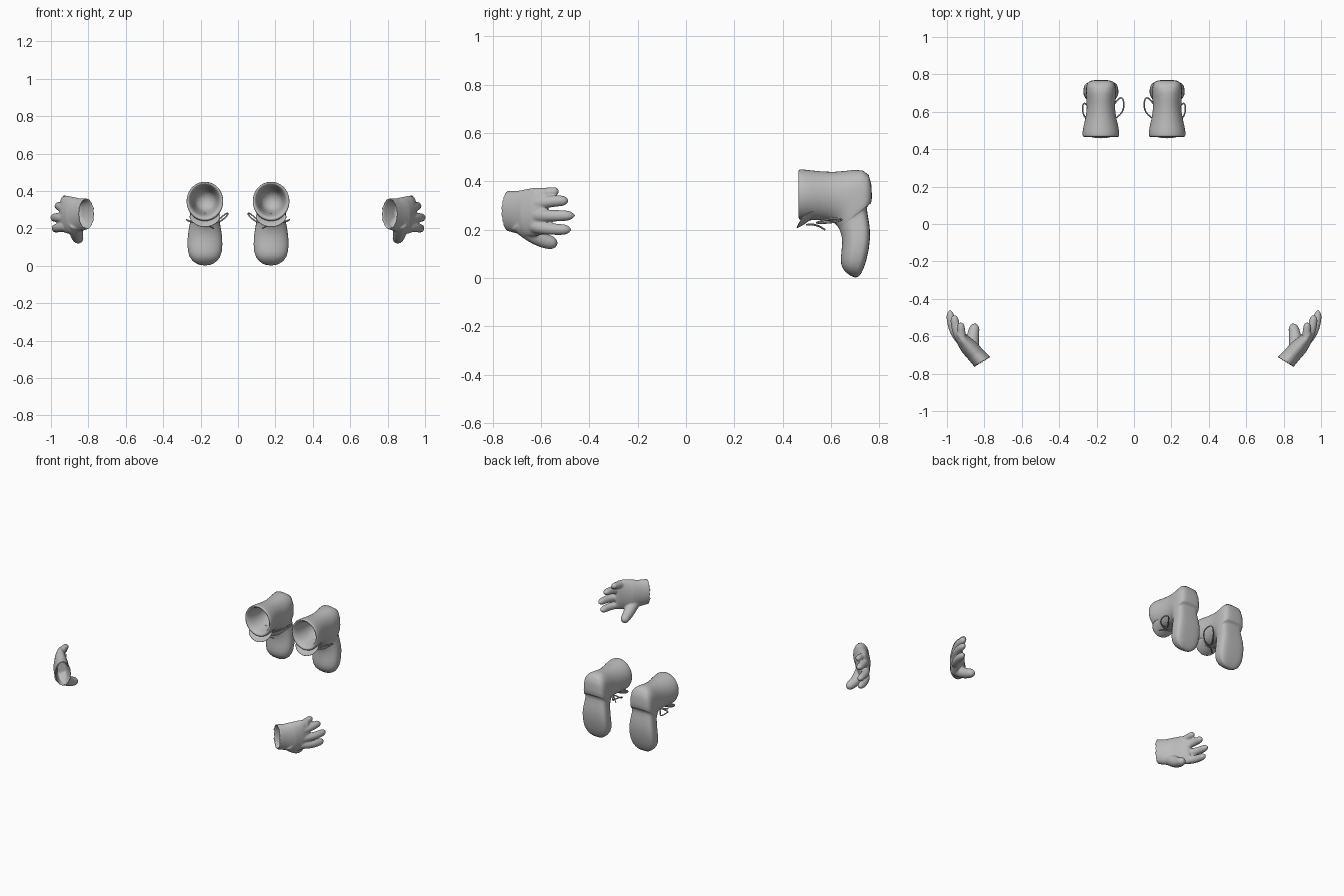
import bpy, bmesh, math
from mathutils import Vector

if "Cube" in bpy.data.objects:
    bpy.data.objects.remove(bpy.data.objects["Cube"])

grey = bpy.data.materials.new("plain_grey")
grey.diffuse_color = (0.5, 0.5, 0.5, 1)
grey.use_nodes = True
grey.node_tree.nodes["Principled BSDF"].inputs["Base Color"].default_value = grey.diffuse_color
UP = Vector((0, 0, 1))


def angles(n):
    return [2 * math.pi * i / n for i in range(n)]


def loft(bm, rings):
    """Skin a list of point rings and close both ends."""
    rows = [[bm.verts.new(p) for p in r] for r in rings]
    n = len(rows[0])
    for a, b in zip(rows, rows[1:]):
        for i in range(n):
            j = (i + 1) % n
            bm.faces.new((a[i], a[j], b[j], b[i]))
    bm.faces.new(rows[0][::-1])
    bm.faces.new(rows[-1])


def finish(bm, name):
    bmesh.ops.recalc_face_normals(bm, faces=bm.faces)
    me = bpy.data.meshes.new(name)
    bm.to_mesh(me)
    bm.free()
    me.materials.append(grey)
    for p in me.polygons:
        p.use_smooth = True
    ob = bpy.data.objects.new(name, me)
    bpy.context.collection.objects.link(ob)
    return ob


def mirror(ob):
    ob.modifiers.new("mirror", 'MIRROR').use_mirror_merge = False


# Boot: sections run through lining, collar, heel and toe
CX = .177  # boot centre


def section(fy, fz, by, bz, w, sq):
    """Oval from a front point to a back point; sq below 1 squares the sole side."""
    ring = []
    for a in angles(32):
        c, s = math.cos(a), math.sin(a)
        if c > 0:
            c, s = c ** sq, math.copysign(abs(s) ** sq, s)
        t = (c + 1) / 2
        ring.append((CX + w * s, fy + (by - fy) * t, fz + (bz - fz) * t))
    return ring


shaft = [(.463, .25, .463, .445, .092), (.47, .238, .47, .452, .10), (.51, .238, .51, .447, .098),
         (.585, .24, .615, .435, .073), (.612, .228, .70, .452, .078)]
foot = [(.62, .222, .768, .445, .08), (.628, .213, .771, .325, .08), (.632, .206, .768, .306, .078),
        (.634, .203, .745, .30, .075), (.64, .19, .755, .25, .08), (.65, .15, .768, .17, .094),
        (.638, .075, .747, .065, .095), (.645, .035, .727, .018, .07), (.688, .003, .71, 0, .025)]
rings = [section(.463 + .2 * t, .265 + .035 * t, .463 + .2 * t, .432 - .032 * t, .078 - .028 * t, 1)
         for t in (1, .5, .06)]
rings += [section(*s, 1) for s in shaft] + [section(*s, .5) for s in foot]
bm = bmesh.new()
loft(bm, rings)
boot = finish(bm, "boot")
boot.modifiers.new("round", 'SUBSURF').levels = 1
mirror(boot)

# Tongue: thin rounded flap below the boot opening
bm = bmesh.new()
bmesh.ops.create_uvsphere(bm, u_segments=32, v_segments=12, radius=1)
along, normal = Vector((0, .8, .6)), Vector((0, -.6, .8))
for v in bm.verts:
    x, y, z = v.co
    v.co = Vector((CX + x * .082, .508, .245)) + along * y * .062 + normal * (z * .008 + .02 * x * x)
mirror(finish(bm, "tongue"))


# Laces: bow loops and tails
def cord(name, pts, closed):
    cu = bpy.data.curves.new(name, 'CURVE')
    cu.dimensions = '3D'
    cu.bevel_depth = .004
    cu.bevel_resolution = 2
    cu.resolution_u = 6
    sp = cu.splines.new('NURBS')
    sp.points.add(len(pts) - 1)
    for p, co in zip(sp.points, pts):
        p.co = (*co, 1)
    sp.order_u = 3
    sp.use_endpoint_u = not closed
    sp.use_cyclic_u = closed
    cu.materials.append(grey)
    ob = bpy.data.objects.new(name, cu)
    bpy.context.collection.objects.link(ob)
    mirror(ob)


knot = (CX, .535, .228)
cord("inner_lace_loop", [knot, (.10, .56, .23), (.05, .61, .275), (.06, .69, .285), (.11, .64, .24)], True)
cord("outer_lace_loop", [knot, (.25, .55, .232), (.278, .60, .248), (.27, .66, .243), (.225, .60, .228)], True)
cord("lace_tails", [(.13, .575, .20), knot, (.215, .50, .22)], False)

# Hand: palm with a hollow wrist, then tapered fingers fused into it
across = Vector((.85, -.53, 0))


def oval(x, y, z, t, h):
    return [Vector((x, y, z)) + across * t * math.cos(a) + UP * h * math.sin(a) for a in angles(28)]


palm = [(.808, -.74, .278, .05, .083), (.845, -.70, .272, .047, .088), (.88, -.66, .268, .047, .10),
        (.913, -.622, .274, .037, .101), (.935, -.59, .276, .027, .096), (.942, -.577, .276, .016, .085)]
pocket = [oval(.812 + .053 * t, -.736 + .061 * t, .278 - .006 * t, .042 - .014 * t, .076 - .016 * t)
          for t in (1, .5, 0)]
bm = bmesh.new()
loft(bm, pocket + [oval(*s) for s in palm])


def finger(a, b, c, r0, r1):
    """Round-tipped tube along a bent path."""
    a, b, c = Vector(a), Vector(b), Vector(c)
    rings = []
    for k in range(15):
        t = k / 14
        mid = a * (1 - t) ** 2 + b * 2 * t * (1 - t) + c * t * t
        d = ((b - a) * (1 - t) + (c - b) * t).normalized()
        u = d.cross(UP).normalized()
        v = u.cross(d)
        tip = math.sqrt(max(.04, 1 - max(0, (t - .8) / .2) ** 2))
        r = (r0 + (r1 - r0) * t) * tip
        rings.append([mid + (u * math.cos(g) + v * math.sin(g)) * r for g in angles(14)])
    loft(bm, rings)


# Four fingers: knuckle height, tip x, y, z, tip radius
for zk, x, y, z, r in ((.340, .926, -.526, .358, .018), (.306, .960, -.486, .320, .021),
                       (.257, .983, -.460, .258, .021), (.212, .977, -.475, .200, .021)):
    finger((.87 + .05 * x, -.625, zk), (x, -.57, z), (x, y, z), r + .007, r)
# Thumb
finger((.865, -.69, .230), (.868, -.60, .140), (.846, -.532, .145), .042, .025)
hand = finish(bm, "hand")
fuse = hand.modifiers.new("fuse", 'REMESH')
fuse.mode = 'VOXEL'
fuse.voxel_size = .005
fuse.use_smooth_shade = True
soft = hand.modifiers.new("soften", 'SMOOTH')
soft.factor = .5
soft.iterations = 5
mirror(hand)
